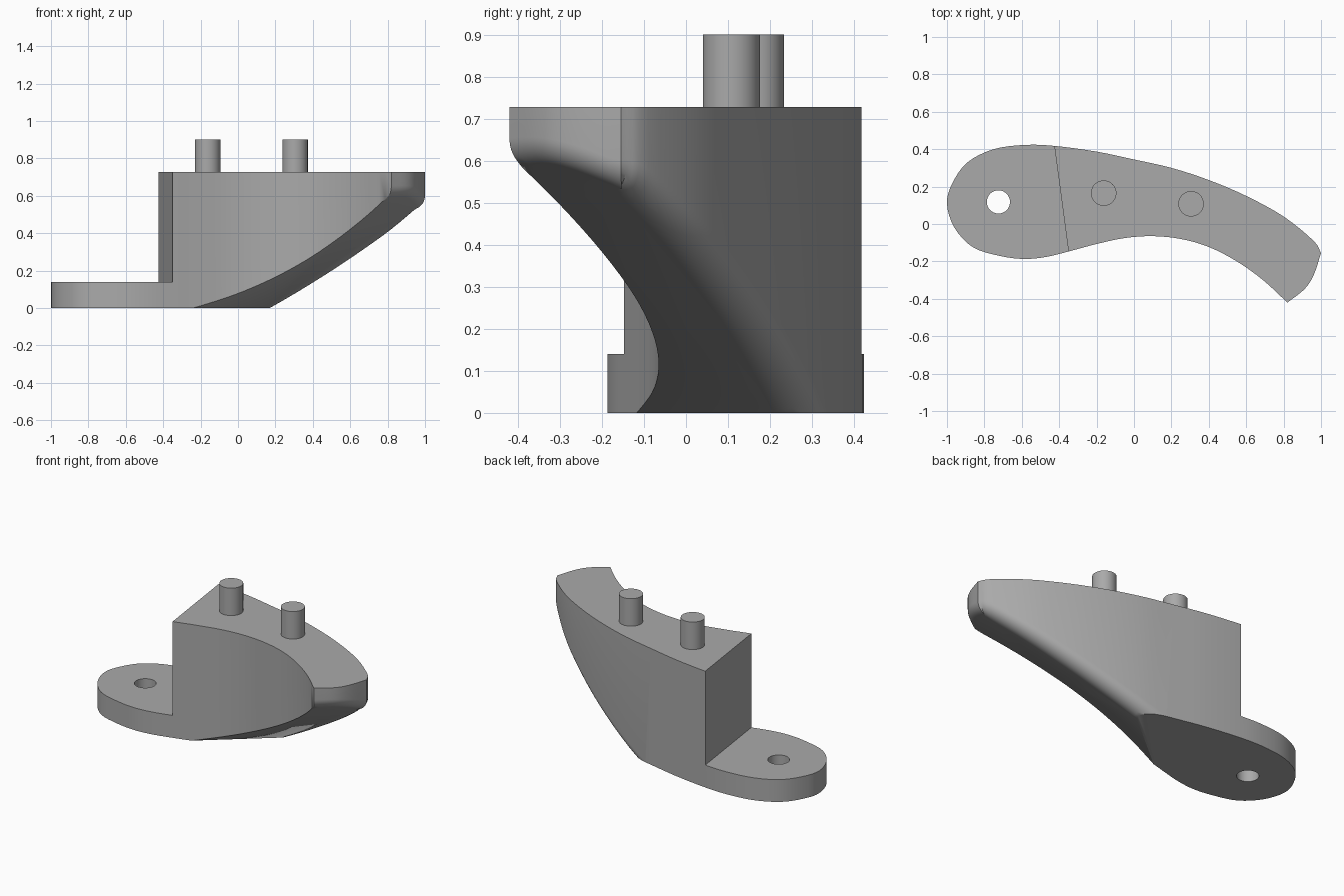
import bpy, bmesh, math
from mathutils import Vector

cube = bpy.data.objects.get("Cube")
if cube:
    bpy.data.objects.remove(cube)

TOP, STEP, PEG_TOP, FILLET, ARC_STEPS = 0.728, 0.14, 0.9, 0.075, 8

grey = bpy.data.materials.new("plain grey")
grey.use_nodes = True
grey.diffuse_color = (0.4, 0.4, 0.4, 1)
grey.node_tree.nodes["Principled BSDF"].inputs["Base Color"].default_value = grey.diffuse_color


def spline(points, steps=4):
    """Smooth open curve through plan points."""
    p = [Vector(q) for q in points]
    p = [p[0] * 2 - p[1]] + p + [p[-1] * 2 - p[-2]]
    out = []
    for a, b, c, d in zip(p, p[1:], p[2:], p[3:]):
        for k in range(steps):
            t = k / steps
            out.append(b + (c - a) * t / 2 + (a * 2 - b * 5 + c * 4 - d) * t * t / 2
                       + (b * 3 - a - c * 3 + d) * t ** 3 / 2)
    return out


def finish(obj):
    """Give the part its colour and smooth its curved sides."""
    obj.data.materials.clear()
    obj.data.materials.append(grey)
    bpy.ops.object.select_all(action="DESELECT")
    obj.select_set(True)
    bpy.context.view_layer.objects.active = obj
    bpy.ops.object.shade_smooth_by_angle(angle=math.radians(32))


def cylinder(name, x, y, radius, low, high):
    bpy.ops.mesh.primitive_cylinder_add(vertices=48, radius=radius, depth=high - low,
                                        location=(x, y, (low + high) / 2))
    obj = bpy.context.object
    obj.name = name
    return obj


def box(name, centre, size, turn=0):
    bpy.ops.mesh.primitive_cube_add(size=size, location=centre, rotation=(0, 0, turn))
    obj = bpy.context.object
    obj.name = name
    return obj


def cut(obj, cutter):
    """Subtract the cutter and discard it."""
    mod = obj.modifiers.new("cut", "BOOLEAN")
    mod.operation, mod.solver, mod.object = "DIFFERENCE", "EXACT", cutter
    cutter.hide_render = True
    bpy.context.view_layer.objects.active = obj
    bpy.ops.object.modifier_apply(modifier=mod.name)
    bpy.data.objects.remove(cutter)


# Plan outline: blunt end, then back edge, rounded pad and hollow front edge
tip, corner = (0.82, -0.42), (1, -0.155)
end_edge = spline([tip, (0.912, -0.348), (0.962, -0.27), corner])
long_edge = spline([corner, (0.96, -0.09), (0.8, 0.04), (0.6, 0.15), (0.4, 0.235), (0.2, 0.3),
                    (0, 0.345), (-0.2, 0.387), (-0.42, 0.417), (-0.58, 0.423), (-0.75, 0.4),
                    (-0.89, 0.33), (-0.97, 0.22), (-1, 0.11), (-0.96, -0.02), (-0.86, -0.125),
                    (-0.72, -0.17), (-0.59, -0.187), (-0.47, -0.176), (-0.35, -0.147),
                    (-0.2, -0.107), (-0.05, -0.075), (0.1, -0.065), (0.25, -0.08),
                    (0.4, -0.123), (0.55, -0.2), (0.69, -0.3), tip])
outline = end_edge + long_edge
leftmost = min(range(len(outline)), key=lambda i: outline[i].x)

# Body: upright walls over a slanting underside, rounded along the end and back
gradient = Vector((0.43, -0.52))
origin = Vector((-0.25, -0.125))
bm = bmesh.new()
columns = []
for i, p in enumerate(outline):
    base = gradient.dot(p - origin)
    column = [(p.x, p.y, TOP)]
    if i <= leftmost:
        along = outline[i + 1] - outline[max(i - 1, 0)]
        inward = Vector((-along.y, along.x)).normalized()
        sweep = math.pi + math.atan2(-1, gradient.dot(inward))
        reach = FILLET * math.tan(sweep / 2)
        for k in range(ARC_STEPS + 1):
            angle = math.pi + sweep * k / ARC_STEPS
            q = p + inward * FILLET * (1 + math.cos(angle))
            column.append((q.x, q.y, base + reach + FILLET * math.sin(angle)))
    else:
        column += [(p.x, p.y, base)] * (ARC_STEPS + 1)
    columns.append([bm.verts.new(co) for co in column])
for a, b in zip(columns, columns[1:] + columns[:1]):
    for k in range(ARC_STEPS + 1):
        bm.faces.new((a[k], a[k + 1], b[k + 1], b[k]))
bm.faces.new([c[0] for c in columns])
bm.faces.new([c[-1] for c in reversed(columns)])
bmesh.ops.remove_doubles(bm, verts=bm.verts, dist=0.00001)
bmesh.ops.recalc_face_normals(bm, faces=bm.faces)
mesh = bpy.data.meshes.new("curved_body")
bm.to_mesh(mesh)
bm.free()
body = bpy.data.objects.new("curved_body", mesh)
bpy.context.collection.objects.link(body)

# Flat foot, stepped pad and mounting hole
cut(body, box("foot_cutter", (0, 0, -2), 4))
turn = math.atan2(0.075, 0.56)
step_centre = Vector((-0.388, 0.135, STEP + 1)) - Vector((math.cos(turn), math.sin(turn), 0))
cut(body, box("step_cutter", step_centre, 2, turn))
cut(body, cylinder("hole_cutter", -0.725, 0.118, 0.062, -0.1, 0.3))
finish(body)

# Locating pegs
for name, x, y in (("right_peg", -0.162, 0.165), ("left_peg", 0.305, 0.108)):
    finish(cylinder(name, x, y, 0.068, TOP - 0.02, PEG_TOP))
